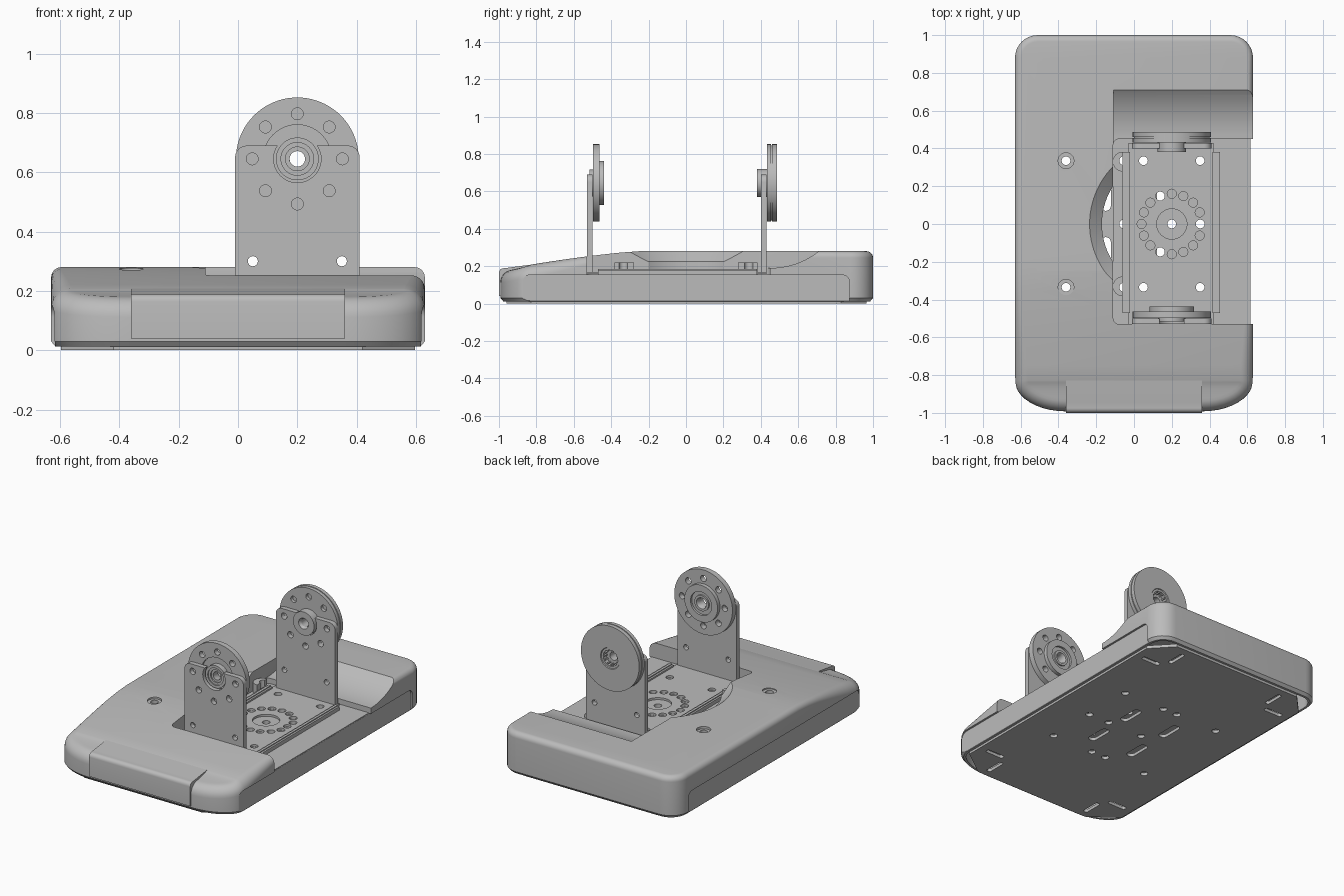
import bpy, bmesh, math
from mathutils import Vector

if "Cube" in bpy.data.objects:
    bpy.data.objects.remove(bpy.data.objects["Cube"])

grey = bpy.data.materials.new("light grey")
grey.use_nodes = True
COLOUR = (0.5, 0.5, 0.5, 1)
grey.diffuse_color = COLOUR
grey.node_tree.nodes["Principled BSDF"].inputs["Base Color"].default_value = COLOUR

CX, CZ = 0.2, 0.645          # pivot axis of the bracket
parts, helpers = [], []


def finish(name, bm, helper=False):
    bmesh.ops.recalc_face_normals(bm, faces=bm.faces)
    mesh = bpy.data.meshes.new(name)
    bm.to_mesh(mesh)
    bm.free()
    mesh.materials.append(grey)
    ob = bpy.data.objects.new(name, mesh)
    bpy.context.collection.objects.link(ob)
    ob.hide_render = helper
    (helpers if helper else parts).append(ob)
    return ob


def place(axis, u, v, w):
    return {"x": (w, u, v), "y": (u, w, v), "z": (u, v, w)}[axis]


def prisms(name, polys, axis, a, b, helper=False):
    """Extrude flat outlines along an axis from a to b."""
    bm = bmesh.new()
    for poly in polys:
        ends = [[bm.verts.new(place(axis, u, v, w)) for u, v in poly] for w in (a, b)]
        for ring in ends:
            bm.faces.new(ring)
        n = len(poly)
        for i in range(n):
            j = (i + 1) % n
            bm.faces.new((ends[0][i], ends[0][j], ends[1][j], ends[1][i]))
    return finish(name, bm, helper)


def arc(cu, cv, r, start, end, n):
    return [(cu + r * math.cos(math.radians(start + (end - start) * i / n)),
             cv + r * math.sin(math.radians(start + (end - start) * i / n))) for i in range(n + 1)]


def circle(u, v, r, n=24):
    return arc(u, v, r, 0, 360, n)[:-1]


def rounded(u0, v0, u1, v1, r, n=5):
    return (arc(u1 - r, v1 - r, r, 0, 90, n) + arc(u0 + r, v1 - r, r, 90, 180, n)
            + arc(u0 + r, v0 + r, r, 180, 270, n) + arc(u1 - r, v0 + r, r, 270, 360, n))


def rect(u0, v0, u1, v1):
    return [(u0, v0), (u1, v0), (u1, v1), (u0, v1)]


def slot(u, v, du, dv):
    return rounded(u - du, v - dv, u + du, v + dv, min(du, dv) * 0.9)


def lathe(name, profile, axis, centre, n=64, helper=False):
    """Spin a closed (radius, height) loop around an axis."""
    bm = bmesh.new()
    rings = []
    for i in range(n):
        t = 2 * math.pi * i / n
        rings.append([bm.verts.new(place(axis, centre[0] + r * math.cos(t), centre[1] + r * math.sin(t), h))
                      for r, h in profile])
    m = len(profile)
    for i in range(n):
        p, q = rings[i], rings[(i + 1) % n]
        for k in range(m):
            bm.faces.new((p[k], p[(k + 1) % m], q[(k + 1) % m], q[k]))
    return finish(name, bm, helper)


def cut(ob, *cutters):
    """Subtract the cutters and keep the evaluated mesh."""
    for c in cutters:
        mod = ob.modifiers.new("cut", "BOOLEAN")
        mod.operation, mod.solver, mod.object = "DIFFERENCE", "MANIFOLD", c
    graph = bpy.context.evaluated_depsgraph_get()
    mesh = bpy.data.meshes.new_from_object(ob.evaluated_get(graph))
    ob.modifiers.clear()
    ob.data = mesh


# --- Housing: rounded outline with a sloping front and a filleted top edge ---
def top(y):
    return 0.28 - 0.1 * (max(0, -0.25 - y) / 0.75) ** 1.3


def fillet(y):
    return 0.035 + 0.035 * min(1, max(0, (-0.4 - y) / 0.4))


half = [(0.36 + 0.27 * math.sin(t), -0.83 - 0.162 * math.cos(t))
        for t in [math.pi / 2 * i / 10 for i in range(11)]]
half += [(0.63, -0.75 + 0.1 * i) for i in range(7)]
half += arc(0.51, 0.88, 0.12, 0, 90, 8)
outline = half + [(-x, y) for x, y in reversed(half)]


def inset(d):
    pts, n = [], len(outline)
    for i, (x, y) in enumerate(outline):
        t = (Vector(outline[(i + 1) % n]) - Vector(outline[i - 1])).normalized()
        pts.append((x - t.y * d(y), y + t.x * d(y)))
    return pts


def loft(name, layers, helper=False):
    """Layers are (inset function, height function) pairs stacked upward."""
    bm = bmesh.new()
    rings = [[bm.verts.new((p[0], p[1], z(o[1]))) for p, o in zip(inset(d), outline)] for d, z in layers]
    n = len(outline)
    for lo, hi in zip(rings, rings[1:]):
        for i in range(n):
            j = (i + 1) % n
            bm.faces.new((lo[i], lo[j], hi[j], hi[i]))
    for ring in (rings[0], rings[-1]):
        for i in range(n // 2 - 1):
            bm.faces.new((ring[i], ring[i + 1], ring[n - 2 - i], ring[n - 1 - i]))
    return finish(name, bm, helper)


layers = [(lambda y: 0.015, lambda y: 0.012), (lambda y: 0.0, lambda y: 0.03)]
for i in range(8):
    s = math.radians(90 * i / 7)
    layers.append((lambda y, s=s: fillet(y) * (1 - math.cos(s)),
                   lambda y, s=s: top(y) - fillet(y) * (1 - math.sin(s))))
housing = loft("housing", layers)
cavity = loft("cavity_cutter", [(lambda y: 0.03, lambda y: -0.05), (lambda y: 0.03, lambda y: 0.13)], True)

pocket = prisms("pocket_cutter", [rounded(-0.11, -0.53, 0.8, 0.45, 0.03)], "z", 0.15, 0.5, True)
scoop = prisms("scoop_cutter", [circle(0.45, 0.61, 0.42, 96)], "x", -0.109, 0.8, True)
bowl = lathe("bowl_cutter", [(0.28, 0.1), (0.37, 0.1), (0.37, 0.225), (0.447, 0.29), (0.28, 0.29)],
             "z", (CX, 0), 96, True)
side_shape = [rounded(-0.875, -0.2, 0.875, 0.153, 0.04)]
sides = [prisms("side_cutter", side_shape, "x", s * 0.617, s * 0.8, True) for s in (-1, 1)]
sinks = prisms("countersink_cutter", [circle(-0.36, y, 0.042) for y in (-0.335, 0.335)], "z", 0.265, 0.4, True)

# Screw holes through floor and underside, and the ring of holes in the tray
screws = [(x, y) for x in (-0.36, -0.055, 0.05, 0.35) for y in (-0.335, 0.335)]
screws += [(-0.055, 0), (CX, 0), (0.35, 0)]
screw_holes = prisms("screw_cutter", [circle(x, y, 0.023) for x, y in screws], "z", -0.1, 0.5, True)
ring = [circle(CX + 0.16 * math.cos(math.pi * i / 8), 0.16 * math.sin(math.pi * i / 8), 0.024, 16)
        for i in range(1, 16)]
ring_holes = prisms("ring_cutter", ring, "z", 0.1, 0.3, True)
cut(housing, cavity, pocket, scoop, bowl, *sides, sinks, screw_holes, ring_holes)

# Raised centre panel on the sloping front
crest = [(-0.75 - 0.022 * i, top(-0.75 - 0.022 * i) - 0.003 + 0.0007 * i) for i in range(11)]
nose = arc(-0.975, crest[-1][1] - 0.025, 0.025, 90, 180, 5)
prisms("front_panel", [crest + nose + [(-1, 0.04), (-0.965, 0.04), (-0.965, 0.14), (-0.75, 0.14)]],
       "x", -0.36, 0.36)

# --- Underside plate with clipped corners and slots ---
base = prisms("bottom_plate", [[(0.42, -0.96), (0.597, -0.83), (0.597, 0.83), (0.47, 0.965),
                                (-0.47, 0.965), (-0.597, 0.83), (-0.597, -0.83), (-0.42, -0.96)]], "z", 0, 0.02)
slots = []
for sx in (-1, 1):
    for sy in (-1, 1):
        slots += [slot(sx * 0.15, sy * 0.15, 0.027, 0.08), slot(sx * 0.48, sy * 0.73, 0.065, 0.015),
                  slot(sx * 0.38, sy * 0.85, 0.015, 0.065)]
slot_cutter = prisms("slot_cutter", slots, "z", -0.1, 0.1, True)
cut(base, slot_cutter, screw_holes)

# --- Pocket floor and screw posts ---
floor = prisms("pocket_floor", [rect(-0.11, -0.53, 0.616, 0.45)], "z", 0.128, 0.156)
cut(floor, screw_holes, ring_holes)
for y in (-0.33, 0.33):
    post = prisms("screw_post", [arc(-0.06, y, 0.052, 90, 270, 16)], "z", 0.15, 0.22)
    cut(post, screw_holes)

# --- Bracket tray with edge rails ---
tray = prisms("bracket_tray", [rect(-0.03, -0.53, 0.42, 0.43)], "z", 0.157, 0.17)
centre_hole = prisms("centre_cutter", [circle(CX, 0, 0.08, 40)], "z", 0.1, 0.3, True)
cut(tray, screw_holes, ring_holes, centre_hole)
for x in (-0.06, 0.415):
    prisms("tray_rail", [rect(x, -0.47, x + 0.04, 0.38)], "z", 0.156, 0.18)
    prisms("rail_lip", [rect(x + 0.012, -0.47, x + 0.028, 0.38)], "z", 0.156, 0.186)

# --- Upright plates with a notch for the hub ---
pattern = [circle(CX + 0.152 * math.cos(math.pi * i / 4), CZ + 0.152 * math.sin(math.pi * i / 4), 0.02)
           for i in range(8)]
feet = [circle(x, 0.3, 0.017) for x in (0.05, 0.35)]
upright = [(-0.01, 0.157), (0.41, 0.157)] + arc(0.37, 0.65, 0.04, 0, 90, 6) + arc(0.03, 0.65, 0.04, 90, 180, 6)
notch = prisms("notch_cutter", [circle(CX, CZ, 0.08, 48)], "y", -0.9, 0.9, True)
bolt_holes = prisms("bolt_cutter", pattern + feet, "y", -0.9, 0.453, True)
for name, y in (("front_upright", -0.53), ("rear_upright", 0.40)):
    plate = prisms(name, [upright], "y", y, y + 0.03)
    cut(plate, notch, bolt_holes)

# --- Pivot discs ---
front_disc = lathe("front_disc", [
    (0.026, -0.5), (0.04, -0.5), (0.04, -0.508), (0.055, -0.508), (0.055, -0.515), (0.072, -0.515),
    (0.072, -0.482), (0.115, -0.482), (0.115, -0.497), (0.207, -0.497), (0.207, -0.462), (0.118, -0.462),
    (0.118, -0.438), (0.075, -0.438), (0.075, -0.452), (0.05, -0.452), (0.05, -0.442), (0.035, -0.442),
    (0.026, -0.46)], "y", (CX, CZ), 80)
rear_disc = lathe("rear_disc", [
    (0.026, 0.432), (0.207, 0.432), (0.207, 0.455), (0.2, 0.455), (0.2, 0.461), (0.207, 0.461),
    (0.207, 0.486), (0.068, 0.486), (0.065, 0.481), (0.052, 0.481), (0.052, 0.45), (0.026, 0.45)],
    "y", (CX, CZ), 80)
for disc in (front_disc, rear_disc):
    cut(disc, bolt_holes)
lathe("rear_boss", [(0.026, 0.395), (0.035, 0.38), (0.075, 0.38), (0.075, 0.433), (0.026, 0.433)],
      "y", (CX, CZ), 48)
# Spline teeth inside the rear disc socket
teeth = [arc(CX, CZ, 0.054, t - 6, t + 6, 2) + arc(CX, CZ, 0.043, t + 5, t - 5, 2) for t in range(0, 360, 30)]
prisms("socket_teeth", teeth, "y", 0.449, 0.478)

# --- Remove cutters, smooth curved faces ---
for ob in helpers:
    bpy.data.objects.remove(ob)
for ob in parts:
    ob.data.shade_smooth()
    ob.data.set_sharp_from_angle(angle=math.radians(30))
